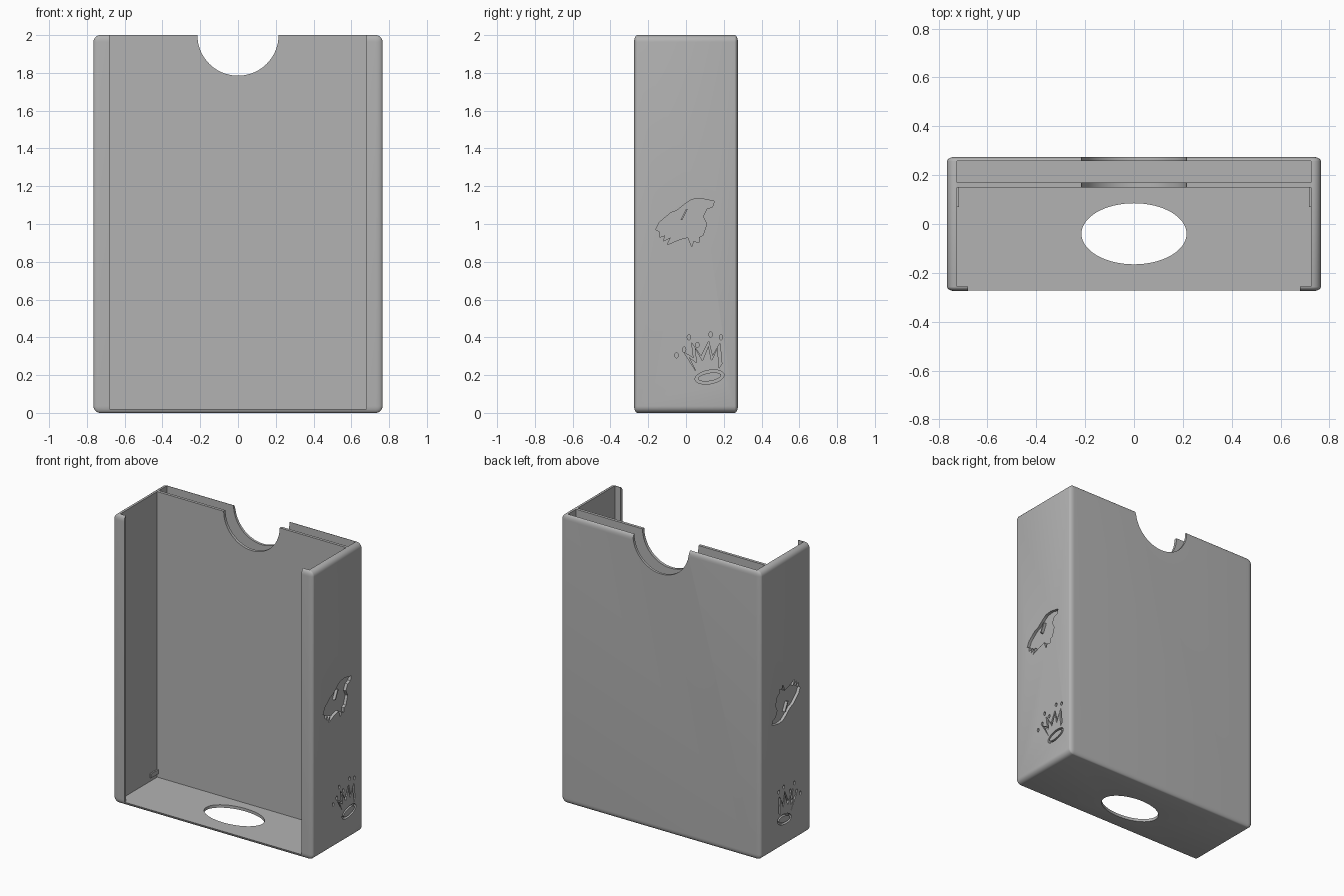
import bpy, bmesh, math
from mathutils import Matrix, Vector

if "Cube" in bpy.data.objects:
    bpy.data.objects.remove(bpy.data.objects["Cube"], do_unlink=True)

grey = bpy.data.materials.new("plain grey")
grey.use_nodes = True
grey.diffuse_color = (0.45, 0.45, 0.45, 1)
grey.node_tree.nodes["Principled BSDF"].inputs["Base Color"].default_value = (0.45, 0.45, 0.45, 1)

HX, HY, H, FLOOR = 0.765, 0.275, 2.0, 0.02   # outer half sizes, height, floor
IX, DEPTH = 0.725, 0.02                      # inner half width, engraving depth


def finish(bm, name):
    bmesh.ops.recalc_face_normals(bm, faces=bm.faces)
    me = bpy.data.meshes.new(name)
    bm.to_mesh(me)
    bm.free()
    ob = bpy.data.objects.new(name, me)
    bpy.context.collection.objects.link(ob)
    me.materials.append(grey)
    return ob


def box(name, x0, x1, y0, y1, z0, z1):
    bm = bmesh.new()
    size = (x1 - x0, y1 - y0, z1 - z0)
    mid = Vector(((x0 + x1) / 2, (y0 + y1) / 2, (z0 + z1) / 2))
    bmesh.ops.create_cube(bm, size=1, matrix=Matrix.Translation(mid) @ Matrix.Diagonal((*size, 1)))
    return finish(bm, name)


def prism(name, points, place, a, b):
    """Extrude a flat outline from a to b; place(u, v, w) orients it."""
    bm = bmesh.new()
    face = bm.faces.new([bm.verts.new(place(u, v, a)) for u, v in points])
    new = bmesh.ops.extrude_face_region(bm, geom=[face])["geom"]
    shift = Vector(place(0, 0, b)) - Vector(place(0, 0, a))
    bmesh.ops.translate(bm, vec=shift, verts=[g for g in new if isinstance(g, bmesh.types.BMVert)])
    bmesh.ops.recalc_face_normals(bm, faces=bm.faces)
    bmesh.ops.triangulate(bm, faces=[f for f in bm.faces if len(f.verts) > 4])
    return finish(bm, name)


def ellipse(u, v, ru, rv, n=64, tilt=0.0):
    out = []
    for i in range(n):
        t = math.tau * i / n
        p, q = ru * math.cos(t), rv * math.sin(t)
        out.append((u + p * math.cos(tilt) - q * math.sin(tilt),
                    v + p * math.sin(tilt) + q * math.cos(tilt)))
    return out


# Outer shell, rounded more along x and z than along y
bm = bmesh.new()
bmesh.ops.create_cube(bm, size=1, matrix=Matrix.Translation((0, 0, H / 2)) @ Matrix.Diagonal((2 * HX, 4 * HY, H, 1)))
bmesh.ops.bevel(bm, geom=bm.edges[:], offset=0.036, segments=6, profile=0.5, affect='EDGES')
bmesh.ops.scale(bm, vec=(1, 0.5, 1), verts=bm.verts)
case = finish(bm, "card_case")

# Cavity, rear slot, front opening, thumb notch and floor hole
cutters = [
    box("cavity_cutter", -IX, IX, -0.255, 0.15, FLOOR, 2.1),
    box("slot_cutter", -IX, IX, 0.17, 0.258, FLOOR, 2.1),
    box("opening_cutter", -0.68, 0.68, -0.4, -0.2, FLOOR, 2.1),
    prism("notch_cutter", ellipse(0, H, 0.215, 0.215), lambda u, v, w: (u, w, v), 0.1, 0.4),
    prism("floor_hole_cutter", ellipse(0, -0.04, 0.215, 0.125), lambda u, v, w: (u, v, w), -0.1, 0.1),
]

# Outlines of the side engravings
bird = [(-.16, .97), (-.14, 1.01), (-.08, 1.06), (-.05, 1.07), (0, 1.11), (.03, 1.13),
        (.08, 1.135), (.15, 1.12), (.14, 1.09), (.11, 1.08), (.09, 1.04), (.11, 1.0),
        (.09, .94), (.07, .93), (.07, .9), (.04, .91), (.03, .88), (.01, .93), (-.03, .92),
        (-.1, .89), (-.08, .93), (-.12, .91), (-.11, .94), (-.14, .93), (-.14, .96)]
bird_eye = [(-.03, 1.02), (-.02, 1.02), (.01, 1.08), (0, 1.08)]
spikes = [(.04, .24), (-.01, .32), (.04, .29), (.03, .37), (.08, .3), (.12, .38),
          (.14, .3), (.18, .37), (.19, .26)]
crown = spikes + [(u * 0.8 + 0.023, v - 0.024) for u, v in reversed(spikes)]
beads = [(-.05, .305), (-.01, .335), (.015, .4), (.06, .36), (.13, .415), (.185, .4)]
ring, ring_tilt = (.125, .19), 0.17

islands = []
for side, label in ((1, "left"), (-1, "right")):
    def place_bird(u, v, w, s=side):
        return (s * w, u, v if s > 0 else 2.01 - v)

    def place_crown(u, v, w, s=side):
        return (s * w, u if s > 0 else u - 0.11, v)

    inner, outer = HX - DEPTH, HX + 0.05
    cutters.append(prism(label + "_bird_cutter", bird, place_bird, inner, outer))
    cutters.append(prism(label + "_crown_cutter", crown, place_crown, inner, outer))
    cutters.append(prism(label + "_ring_cutter", ellipse(*ring, .078, .036, 32, ring_tilt), place_crown, inner, outer))
    for i, (u, v) in enumerate(beads):
        cutters.append(prism(f"{label}_bead_cutter_{i}", ellipse(u, v, .009, .014, 12), place_crown, inner, outer))
    # Raised centres left standing in the recesses
    islands.append(prism(label + "_bird_eye", bird_eye, place_bird, inner - 0.005, HX))
    islands.append(prism(label + "_ring_centre", ellipse(*ring, .062, .022, 32, ring_tilt), place_crown, inner - 0.005, HX))
    # Small stop pegs inside the case
    xs = sorted((side * (IX + 0.005), side * (IX - 0.009)))
    box(label + "_stop_peg", *xs, 0.07, 0.155, 0.045, 0.075)

for c in cutters:
    c.hide_render = True
    mod = case.modifiers.new(c.name, 'BOOLEAN')
    mod.operation, mod.solver, mod.object = 'DIFFERENCE', 'EXACT', c

# Bake the cuts and remove the cutters
bpy.context.view_layer.update()
baked = bpy.data.meshes.new_from_object(case.evaluated_get(bpy.context.evaluated_depsgraph_get()))
case.modifiers.clear()
case.data = baked
case.data.materials.clear()
case.data.materials.append(grey)
for p in case.data.polygons:
    p.material_index = 0
for c in cutters:
    bpy.data.objects.remove(c, do_unlink=True)

bpy.ops.object.select_all(action='DESELECT')
case.select_set(True)
bpy.context.view_layer.objects.active = case
bpy.ops.object.shade_smooth_by_angle(angle=math.radians(30))
